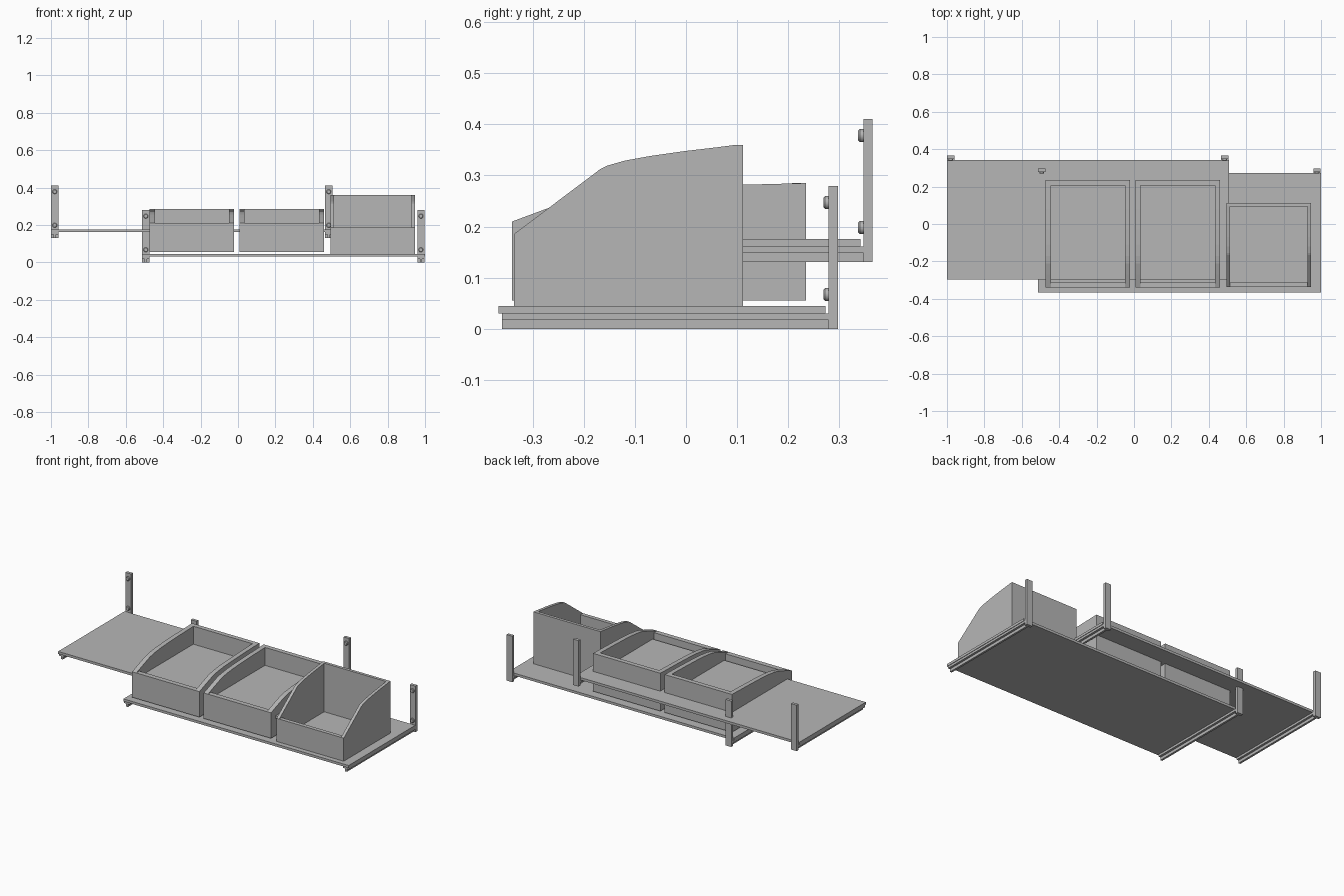
import bpy, bmesh, math
from mathutils import Matrix

if "Cube" in bpy.data.objects:
    bpy.data.objects.remove(bpy.data.objects["Cube"])

grey = bpy.data.materials.new("light grey")
grey.diffuse_color = (0.47, 0.47, 0.47, 1)
grey.use_nodes = True
grey.node_tree.nodes["Principled BSDF"].inputs["Base Color"].default_value = grey.diffuse_color


def finish(bm, name):
    bmesh.ops.recalc_face_normals(bm, faces=bm.faces)
    me = bpy.data.meshes.new(name)
    bm.to_mesh(me)
    bm.free()
    me.materials.append(grey)
    ob = bpy.data.objects.new(name, me)
    bpy.context.collection.objects.link(ob)
    return ob


def add_box(bm, x0, x1, y0, y1, z0, z1):
    m = Matrix.Translation(((x0 + x1) / 2, (y0 + y1) / 2, (z0 + z1) / 2))
    m = m @ Matrix.Diagonal((x1 - x0, y1 - y0, z1 - z0, 1))
    bmesh.ops.create_cube(bm, size=1, matrix=m)


def add_side(bm, x0, x1, pts):
    # side panel: y/z outline extruded along x
    f = bm.faces.new([bm.verts.new((x0, y, z)) for y, z in pts])
    g = bmesh.ops.extrude_face_region(bm, geom=[f])
    for v in g["geom"]:
        if isinstance(v, bmesh.types.BMVert):
            v.co.x = x1


def add_bolt(bm, x, y, z):
    # round bolt head with a chamfered front
    for r1, r2, d, yc in ((0.0125, 0.0125, 0.007, y - 0.0035),
                          (0.0125, 0.0095, 0.003, y - 0.0085)):
        m = Matrix.Translation((x, yc, z)) @ Matrix.Rotation(math.pi / 2, 4, 'X')
        bmesh.ops.create_cone(bm, cap_ends=True, segments=20, radius1=r1,
                              radius2=r2, depth=d, matrix=m)


def shelf(name, x0, x1, y_front, y_back, z):
    # z is the underside of the bracket arm; the board rests on the arms
    bm = bmesh.new()
    add_box(bm, x0, x1, y_front, y_back, z + 0.030, z + 0.045)
    finish(bm, name + "_board")
    for side, xc in (("left", x0 + 0.02), ("right", x1 - 0.022)):
        bm = bmesh.new()
        yb = y_back + 0.024
        add_box(bm, xc - 0.019, xc + 0.019, yb - 0.018, yb, z + 0.0, z + 0.279)
        # T-section arm
        add_box(bm, xc - 0.019, xc + 0.019, y_front + 0.007, yb - 0.018, z + 0.017, z + 0.030)
        add_box(bm, xc - 0.006, xc + 0.006, y_front + 0.007, yb - 0.018, z, z + 0.017)
        finish(bm, f"{name}_{side}_bracket")
        bm = bmesh.new()
        for dz in (0.067, 0.247):
            add_bolt(bm, xc, yb - 0.018, z + dz)
        finish(bm, f"{name}_{side}_bolts")


def bin_box(name, x0, x1, z0, t, tf, curve):
    # open bin: curved side panels with front, back and floor between them
    y0, y1 = curve[0][0], curve[-1][0]
    pts = [(y0, z0)] + curve + [(y1, z0)]
    bm = bmesh.new()
    add_side(bm, x0, x0 + t, pts)
    add_side(bm, x1 - t, x1, pts)
    a, b = x0 + t, x1 - t
    add_box(bm, a, b, y0, y0 + tf, z0, curve[0][1])
    add_box(bm, a, b, y1 - t, y1, z0, curve[-1][1])
    add_box(bm, a, b, y0 + tf, y1 - t, z0, z0 + 0.02)
    finish(bm, name)


# two shelves on brackets
shelf("lower_shelf", -0.513, 1.0, -0.367, 0.273, 0.0)
shelf("upper_shelf", -1.0, 0.507, -0.297, 0.341, 0.131)

# two wide shallow bins
low = [(-0.34, 0.210), (-0.27, 0.236), (-0.21, 0.257), (-0.17, 0.265),
       (-0.11, 0.272), (-0.03, 0.277), (0.08, 0.281), (0.235, 0.285)]
for label, x0 in (("left", -0.473), ("middle", 0.008)):
    bin_box(label + "_bin", x0, x0 + 0.452, 0.055, 0.028, 0.03, low)

# tall bin on the right
tall = [(-0.337, 0.185), (-0.167, 0.313), (-0.155, 0.319), (-0.12, 0.329),
        (-0.07, 0.338), (0.0, 0.348), (0.06, 0.355), (0.098, 0.360), (0.112, 0.360)]
bin_box("tall_bin", 0.495, 0.946, 0.045, 0.018, 0.024, tall)
